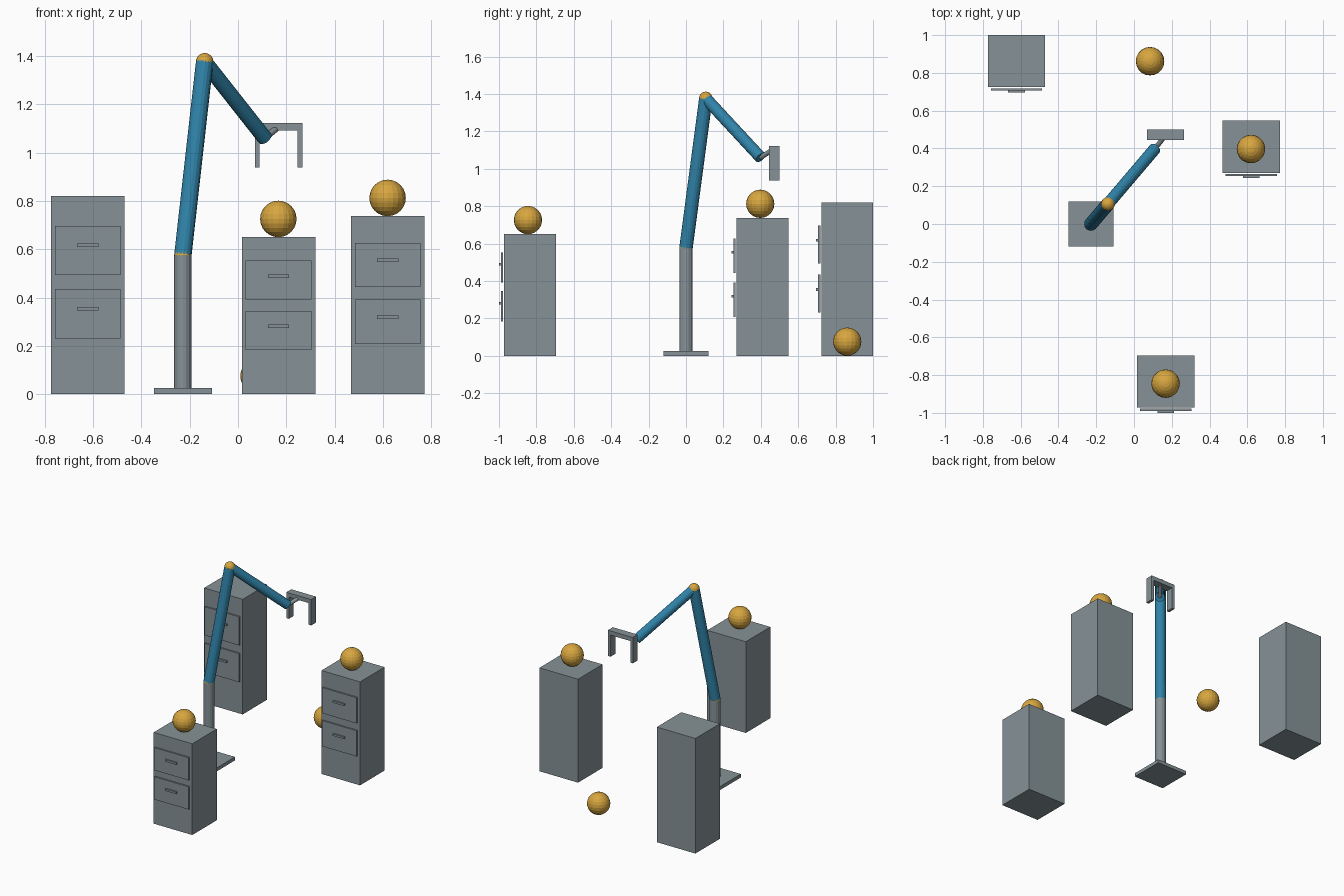
import bpy
import bmesh
from mathutils import Vector, Matrix

if "Cube" in bpy.data.objects:
    bpy.data.objects.remove(bpy.data.objects["Cube"])


def material(name, rgb):
    m = bpy.data.materials.new(name)
    m.diffuse_color = (*rgb, 1)
    m.use_nodes = True
    m.node_tree.nodes["Principled BSDF"].inputs["Base Color"].default_value = m.diffuse_color
    return m


GREY = material("steel grey", (0.24, 0.29, 0.31))
BLUE = material("arm blue", (0.03, 0.23, 0.40))
GOLD = material("ball gold", (0.68, 0.38, 0.05))


def finish(name, bm, mat):
    mesh = bpy.data.meshes.new(name)
    bm.to_mesh(mesh)
    bm.free()
    mesh.materials.append(mat)
    ob = bpy.data.objects.new(name, mesh)
    bpy.context.collection.objects.link(ob)
    return ob


def box(name, lo, hi, mat=GREY):
    lo, hi = Vector(lo), Vector(hi)
    bm = bmesh.new()
    bmesh.ops.create_cube(bm, size=1, matrix=Matrix.Translation((lo + hi) / 2)
                          @ Matrix.Diagonal((*(hi - lo), 1)))
    return finish(name, bm, mat)


def rod(name, a, b, r, mat):
    a, b = Vector(a), Vector(b)
    d = b - a
    rot = d.to_track_quat('Z', 'Y').to_matrix().to_4x4()
    bm = bmesh.new()
    bmesh.ops.create_cone(bm, cap_ends=True, segments=16, radius1=r, radius2=r,
                          depth=d.length,
                          matrix=Matrix.Translation((a + b) / 2) @ rot)
    return finish(name, bm, mat)


def ball(name, c, r):
    bm = bmesh.new()
    bmesh.ops.create_uvsphere(bm, u_segments=20, v_segments=12, radius=r,
                              matrix=Matrix.Translation(c))
    return finish(name, bm, GOLD)


# Cabinets: body, two drawer fronts set slightly proud, bar handles
def cabinet(name, cx, front, h):
    box(name + "_body", (cx - 0.152, front, 0), (cx + 0.152, front + 0.276, h))
    for level, lo, hi, grip in (("lower", 0.282, 0.531, 0.432),
                                ("upper", 0.602, 0.850, 0.752)):
        box(f"{name}_{level}_drawer", (cx - 0.136, front - 0.017, lo * h),
            (cx + 0.136, front - 0.006, hi * h))
        box(f"{name}_{level}_handle", (cx - 0.044, front - 0.028, grip * h - 0.007),
            (cx + 0.044, front - 0.015, grip * h + 0.007))


cabinet("tall_cabinet", -0.622, 0.724, 0.82)
cabinet("short_cabinet", 0.168, -0.972, 0.65)
cabinet("medium_cabinet", 0.620, 0.271, 0.737)

# Loose balls
R = 0.0755
ball("short_cabinet_ball", (0.167, -0.845, 0.65 + R), R)
ball("medium_cabinet_ball", (0.619, 0.397, 0.737 + R), R)
ball("floor_ball", (0.085, 0.862, R), R)

# Robot arm
shoulder = (-0.228, 0, 0.577)
elbow = (-0.138, 0.106, 1.376)
wrist = (0.111, 0.399, 1.060)
palm = (0.168, 0.471, 1.107)
box("base_plate", (-0.348, -0.12, 0), (-0.108, 0.12, 0.025))
rod("post", (-0.228, 0, 0.02), shoulder, 0.036, GREY)
ball("shoulder_joint", shoulder, 0.036)
rod("upper_arm", shoulder, elbow, 0.036, BLUE)
ball("elbow_joint", elbow, 0.036)
rod("forearm", elbow, wrist, 0.032, BLUE)
rod("wrist_rod", wrist, palm, 0.013, GREY)

# Gripper
box("gripper_palm", (0.070, 0.444, 1.092), (0.266, 0.499, 1.122))
for side, x in (("left", 0.070), ("right", 0.246)):
    box(side + "_finger", (x, 0.444, 0.938), (x + 0.020, 0.499, 1.093))
